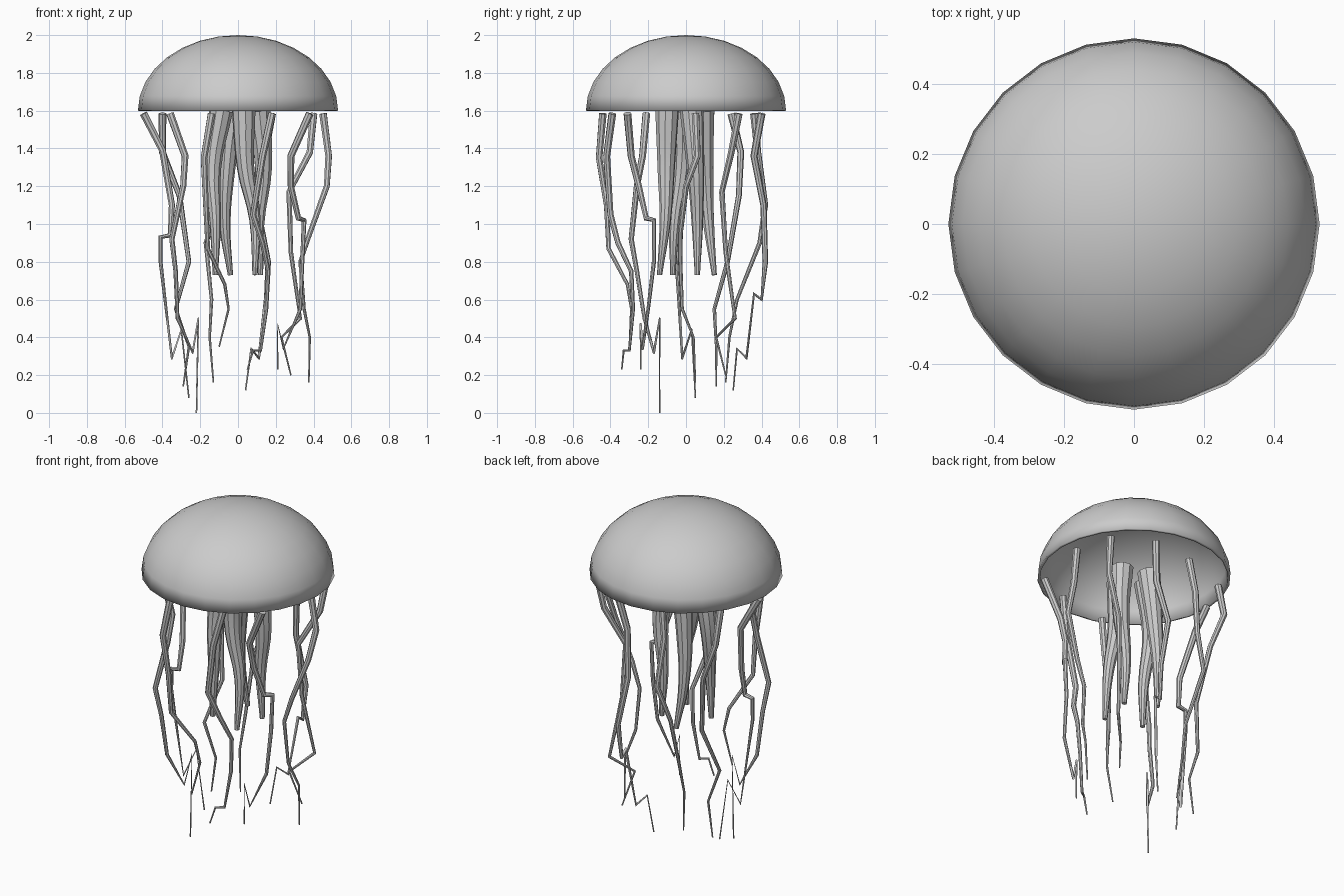
import bpy, bmesh


def tube(name, pts, r_top, r_tip, kind='POLY', sides=2):
    """Tapered round tube through the points, turned into a mesh."""
    cu = bpy.data.curves.new(name, 'CURVE')
    cu.dimensions = '3D'
    cu.bevel_depth = 1.0
    cu.bevel_resolution = sides
    cu.use_fill_caps = True
    cu.resolution_u = 4
    n = len(pts) - 1
    sp = cu.splines.new(kind)
    if kind == 'BEZIER':
        sp.bezier_points.add(n)
        target = sp.bezier_points
    else:
        sp.points.add(n)
        target = sp.points
    for i, p in enumerate(pts):
        q = target[i]
        if kind == 'BEZIER':
            q.co = p
            q.handle_left_type = q.handle_right_type = 'AUTO'
        else:
            q.co = (*p, 1)
        q.radius = r_top + (r_tip - r_top) * i / n
    ob = bpy.data.objects.new(name, cu)
    bpy.context.collection.objects.link(ob)
    finish(ob, True)


def finish(ob, convert=False):
    bpy.ops.object.select_all(action='DESELECT')
    ob.select_set(True)
    bpy.context.view_layer.objects.active = ob
    if convert:
        bpy.ops.object.convert(target='MESH')
    bpy.ops.object.shade_smooth_by_angle()


# Bell: upper half of a squashed sphere with a thin wall
bm = bmesh.new()
bmesh.ops.create_uvsphere(bm, u_segments=24, v_segments=16, radius=1)
bmesh.ops.delete(bm, geom=[v for v in bm.verts if v.co.z < -0.01], context='VERTS')
for v in bm.verts:
    v.co = (v.co.x * 0.53, v.co.y * 0.53, 1.6 + v.co.z * 0.4)
me = bpy.data.meshes.new("bell")
bm.to_mesh(me)
bm.free()
bell = bpy.data.objects.new("bell", me)
bpy.context.collection.objects.link(bell)
wall = bell.modifiers.new("wall", 'SOLIDIFY')
wall.thickness = 0.015
wall.offset = -1
finish(bell)

# Four thick arms under the middle of the bell
for side, pts in {
    "front": [(.03, -.10, 1.6), (.04, -.105, 1.3), (.09, -.11, 1.02), (.09, -.14, .73)],
    "right": [(.11, .03, 1.6), (.135, .05, 1.3), (.11, .06, 1.0), (.12, .06, .73)],
    "back": [(-.03, .09, 1.6), (-.06, .10, 1.3), (-.07, .12, 1.0), (-.04, .15, .73)],
    "left": [(-.09, -.01, 1.6), (-.135, -.02, 1.3), (-.12, -.06, 1.0), (-.12, -.07, .73)],
}.items():
    tube(side + "_arm", pts, .063, .014, 'BEZIER', 3)


# Ten thin kinked tentacles around the rim
def tentacle(number, *pts):
    tube(f"tentacle_{number}", pts, .021, .004)


tentacle(1, (.45, .05, 1.585), (.48, .06, 1.36), (.47, 0, 1.2), (.38, -.03, .95),
         (.33, -.03, .8), (.35, -.02, .55), (.38, .04, .4), (.375, .05, .16))
tentacle(2, (.40, .28, 1.585), (.38, .24, 1.38), (.27, .19, 1.17), (.28, .21, .85),
         (.33, .26, .5), (.23, .16, .4), (.28, .21, .2))
tentacle(3, (.18, .40, 1.585), (.14, .36, 1.36), (.10, .41, 1.1), (.16, .42, .8),
         (.15, .40, .6), (.15, .36, .63), (.11, .32, .29), (.07, .27, .34), (.04, .25, .12))
tentacle(4, (-.09, .36, 1.585), (-.12, .38, 1.38), (-.10, .42, 1.1), (-.17, .39, .9),
         (-.14, .27, .6), (-.15, .23, .4), (-.13, .21, .16))
tentacle(5, (-.40, .24, 1.585), (-.40, .29, 1.38), (-.31, .28, 1.15), (-.26, .22, .8),
         (-.33, .15, .55), (-.26, .16, .35), (-.29, .16, .14))
tentacle(6, (-.50, .02, 1.585), (-.40, .05, 1.39), (-.35, -.03, 1.1), (-.36, -.05, .94),
         (-.41, -.05, .93), (-.41, -.05, .8), (-.35, -.02, .29), (-.30, .03, .44), (-.26, .05, .08))
tentacle(7, (-.36, -.21, 1.585), (-.28, -.23, 1.36), (-.29, -.26, 1.2), (-.35, -.29, .92),
         (-.33, -.26, .75), (-.32, -.22, .5), (-.24, -.17, .32), (-.21, -.14, .5), (-.22, -.14, 0))
tentacle(8, (-.14, -.44, 1.585), (-.18, -.46, 1.35), (-.17, -.42, 1.1), (-.16, -.41, .87),
         (-.07, -.31, .68), (-.05, -.29, .55), (-.10, -.30, .35))
tentacle(9, (.18, -.39, 1.585), (.13, -.42, 1.36), (.08, -.40, 1.05), (.13, -.36, .9),
         (.16, -.29, .75), (.15, -.28, .55), (.12, -.30, .33), (.08, -.33, .33), (.05, -.34, .23))
tentacle(10, (.38, -.31, 1.585), (.28, -.29, 1.36), (.28, -.25, 1.2), (.32, -.21, 1.03),
         (.35, -.17, 1.02), (.34, -.17, .8), (.33, -.20, .55), (.24, -.23, .34),
         (.21, -.24, .47), (.21, -.24, .23))
